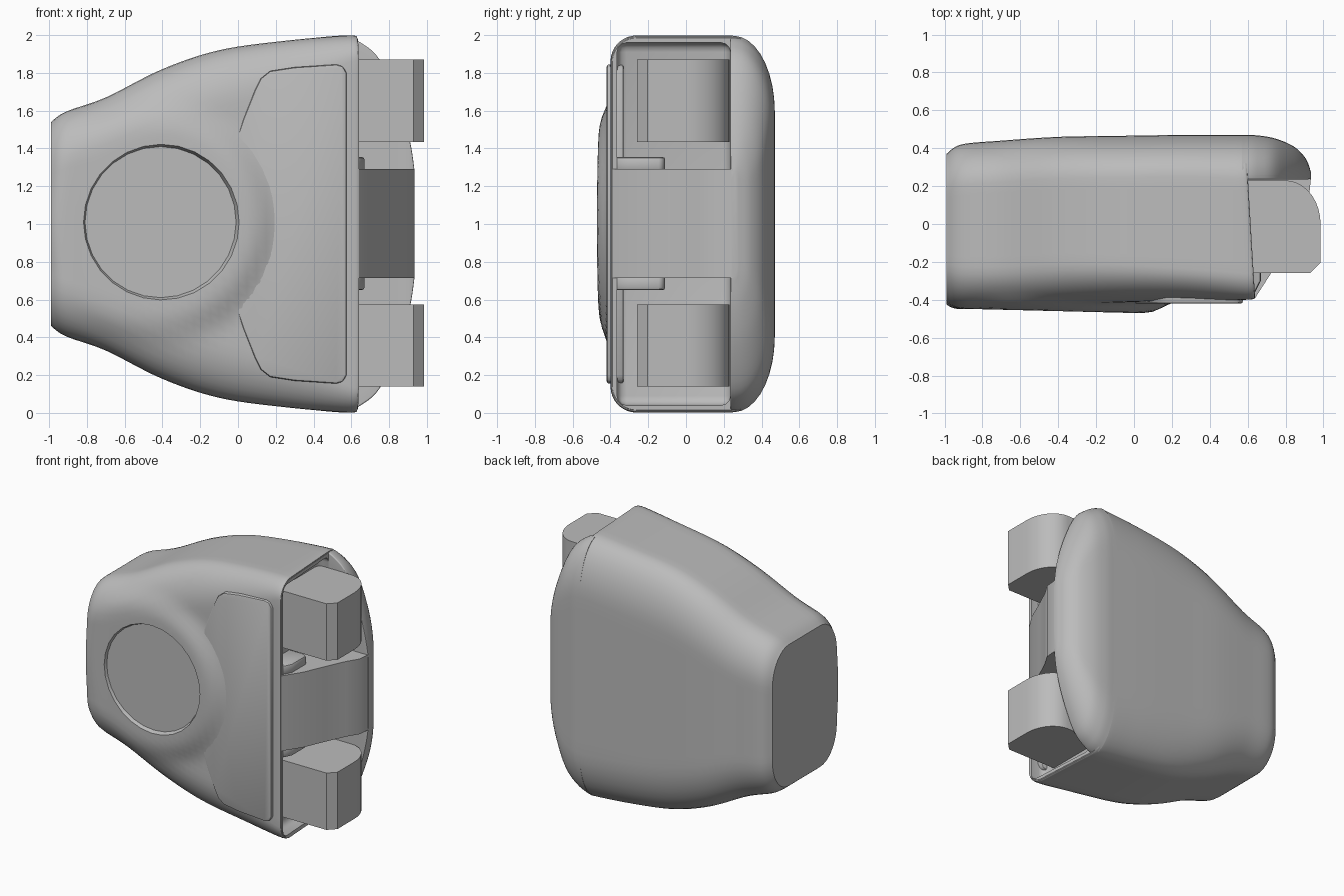
import bpy, bmesh, math

cube = bpy.data.objects.get("Cube")
if cube:
    bpy.data.objects.remove(cube)

grey = bpy.data.materials.new("plain grey")
grey.use_nodes = True
grey.diffuse_color = (0.5, 0.5, 0.5, 1)
grey.node_tree.nodes["Principled BSDF"].inputs["Base Color"].default_value = (0.5, 0.5, 0.5, 1)


def finish(name, bm):
    bmesh.ops.recalc_face_normals(bm, faces=bm.faces)
    mesh = bpy.data.meshes.new(name)
    bm.to_mesh(mesh)
    bm.free()
    obj = bpy.data.objects.new(name, mesh)
    bpy.context.collection.objects.link(obj)
    mesh.materials.append(grey)
    return obj


def activate(obj):
    bpy.ops.object.select_all(action='DESELECT')
    obj.select_set(True)
    bpy.context.view_layer.objects.active = obj


def smooth(obj, angle=32):
    activate(obj)
    bpy.ops.object.shade_smooth_by_angle(angle=math.radians(angle))


def prism(name, outline, axis, lo, hi):
    """Extrude a 2D outline along z or y."""
    bm = bmesh.new()
    rings = []
    for d in (lo, hi):
        rings.append([bm.verts.new((a, b, d) if axis == 'z' else (a, d, b)) for a, b in outline])
    bm.faces.new(rings[0])
    bm.faces.new(rings[1])
    n = len(outline)
    for i in range(n):
        j = (i + 1) % n
        bm.faces.new((rings[0][i], rings[0][j], rings[1][j], rings[1][i]))
    return finish(name, bm)


def bevel(obj, width, segments=3):
    mod = obj.modifiers.new("soft edges", 'BEVEL')
    mod.width, mod.segments = width, segments
    mod.limit_method = 'ANGLE'
    activate(obj)
    bpy.ops.object.modifier_apply(modifier=mod.name)


def cut(obj, cutter):
    mod = obj.modifiers.new("cut", 'BOOLEAN')
    mod.operation, mod.solver, mod.object = 'DIFFERENCE', 'EXACT', cutter
    activate(obj)
    bpy.ops.object.modifier_apply(modifier=mod.name)
    bpy.data.objects.remove(cutter)


def spline(rows, steps):
    """Catmull-Rom interpolation through the key sections."""
    out = []
    for i in range(len(rows) - 1):
        a, b, c, d = (rows[max(0, min(len(rows) - 1, i + k))] for k in (-1, 0, 1, 2))
        for s in range(steps):
            t = s / steps
            out.append([q + (r - p) * t / 2 + (p - 2.5 * q + 2 * r - e / 2) * t * t
                        + (1.5 * (q - r) + (e - p) / 2) * t ** 3
                        for p, q, r, e in zip(a, b, c, d)])
    return out + [list(rows[-1])]


def section(h, yf, yb, fz, fy, bz, by):
    """Rounded (y, z) section with different corners at the front and back."""
    corners = [(yf + fy, fz - h, fy, fz, 180), (yb - by, bz - h, by, bz, 270),
               (yb - by, h - bz, by, bz, 0), (yf + fy, h - fz, fy, fz, 90)]
    flats = (8, 12, 8, 28)
    pts = []
    for k, (cy, cz, ry, rz, start) in enumerate(corners):
        for s in range(10):
            a = math.radians(start + 10 * s)
            pts.append((cy + ry * math.cos(a), cz + rz * math.sin(a)))
        ny, nz, nry, nrz, nstart = corners[(k + 1) % 4]
        a = math.radians(nstart)
        end = (ny + nry * math.cos(a), nz + nrz * math.sin(a))
        y0, z0 = pts[-1]
        for s in range(1, flats[k]):
            t = s / flats[k]
            pts.append((y0 + (end[0] - y0) * t, z0 + (end[1] - z0) * t))
    return pts


def loft(name, rows, steps, shape=lambda x, y, z: (x, y, z)):
    bm = bmesh.new()
    rings = []
    for x, *rest in spline(rows, steps):
        rings.append([bm.verts.new(shape(x, y, z + 1)) for y, z in section(*rest)])
    for r0, r1 in zip(rings, rings[1:]):
        for i in range(len(r0)):
            j = (i + 1) % len(r0)
            bm.faces.new((r0[i], r0[j], r1[j], r1[i]))
    bm.faces.new(rings[0])
    bm.faces.new(rings[-1])
    return finish(name, bm)


def clamp(v):
    return max(0, min(1, v))


DIAL_X, DIAL_Z = -0.41, 1.01


def raise_boss(x, y, z):
    """Swell the front around the dial, and slant the open end."""
    w = clamp((0.66 - math.hypot(x - DIAL_X, z - DIAL_Z)) / 0.19)
    w = w * w * (3 - 2 * w) * clamp((-y - 0.25) / 0.13)
    target = -0.45 - 0.02 * clamp((x + 0.8) / 0.8)
    if y > target:
        y += (target - y) * w
    x -= 0.06 * (y + 0.4) * clamp((x - 0.4) / 0.2)
    return x, y, z


# Main body: x, half height, front, back, front corner z/y, back corner z/y
body = loft("body", [
    (-0.99, 0.54, -0.41, 0.37, 0.26, 0.20, 0.26, 0.20),
    (-0.91, 0.595, -0.445, 0.42, 0.28, 0.22, 0.30, 0.22),
    (-0.70, 0.67, -0.445, 0.44, 0.30, 0.22, 0.34, 0.22),
    (-0.40, 0.82, -0.43, 0.46, 0.32, 0.22, 0.38, 0.22),
    (-0.10, 0.92, -0.415, 0.465, 0.30, 0.20, 0.40, 0.22),
    (0.25, 0.97, -0.405, 0.47, 0.25, 0.17, 0.40, 0.22),
    (0.59, 0.998, -0.40, 0.47, 0.14, 0.14, 0.40, 0.23),
    (0.64, 0.985, -0.39, 0.47, 0.13, 0.13, 0.40, 0.23)], 7, raise_boss)

# Shallow dial recess with tapered wall
bm = bmesh.new()
bmesh.ops.create_cone(bm, cap_ends=True, segments=28, radius1=0.40, radius2=0.44, depth=0.10)
for v in bm.verts:
    v.co = (v.co.x + DIAL_X, -0.48 - v.co.z, v.co.y + DIAL_Z)
cut(body, finish("dial_cutter", bm))

# Open end cavity
cavity = prism("cavity_cutter", [(0.52, -0.365), (0.9, -0.365), (0.9, 0.235), (0.52, 0.235)],
               'z', 0.04, 1.96)
bevel(cavity, 0.05)
cut(body, cavity)
smooth(body)

# Back plate overhanging the open end
plate = loft("back_plate", [
    (0.57, 0.995, 0.235, 0.47, 0.01, 0.01, 0.40, 0.215),
    (0.65, 0.96, 0.235, 0.468, 0.01, 0.01, 0.38, 0.21),
    (0.75, 0.87, 0.235, 0.45, 0.01, 0.01, 0.36, 0.19),
    (0.85, 0.65, 0.235, 0.405, 0.01, 0.01, 0.30, 0.15),
    (0.91, 0.44, 0.235, 0.34, 0.01, 0.01, 0.20, 0.08),
    (0.935, 0.28, 0.24, 0.27, 0.01, 0.01, 0.05, 0.015)], 5)
smooth(plate)

# Raised front panel
half = [(-0.02, 0.41), (0.03, 0.56), (0.09, 0.71), (0.12, 0.77), (0.17, 0.81),
        (0.30, 0.83), (0.52, 0.845), (0.555, 0.835), (0.575, 0.80)]
outline = [(x, 1 + z) for x, z in half] + [(x, 1 - z) for x, z in reversed(half)]
panel = prism("front_panel", outline, 'y', -0.42, -0.33)
bevel(panel, 0.012, 2)
smooth(panel)

# Upper and lower pads with a rounded rear shoulder
pad = [(0.5, 0.23), (0.80, 0.23)]
for k in range(1, 9):
    a = math.radians(90 - k * 10)
    pad.append((0.80 + 0.185 * math.cos(a), 0.23 * math.sin(a)))
pad += [(0.985, 0), (0.985, -0.205), (0.93, -0.26), (0.5, -0.26)]
for name, low in (("lower_pad", 0.14), ("upper_pad", 1.435)):
    smooth(prism(name, pad, 'z', low, low + 0.435))

# Sloping centre bridge between the pads
bridge = [(0.5, -0.39), (0.64, -0.39), (0.73, -0.25), (0.80, -0.09), (0.87, 0.06),
          (0.925, 0.15), (0.935, 0.25), (0.5, 0.25)]
smooth(prism("centre_bridge", bridge, 'z', 0.715, 1.29))

# Small flanges beside the bridge
flange = [(0.5, -0.38), (0.63, -0.38), (0.67, -0.30), (0.67, -0.13), (0.64, -0.11), (0.5, -0.11)]
for name, low in (("lower_flange", 0.65), ("upper_flange", 1.28)):
    part = prism(name, flange, 'z', low, low + 0.075)
    bevel(part, 0.015, 2)
    smooth(part)
